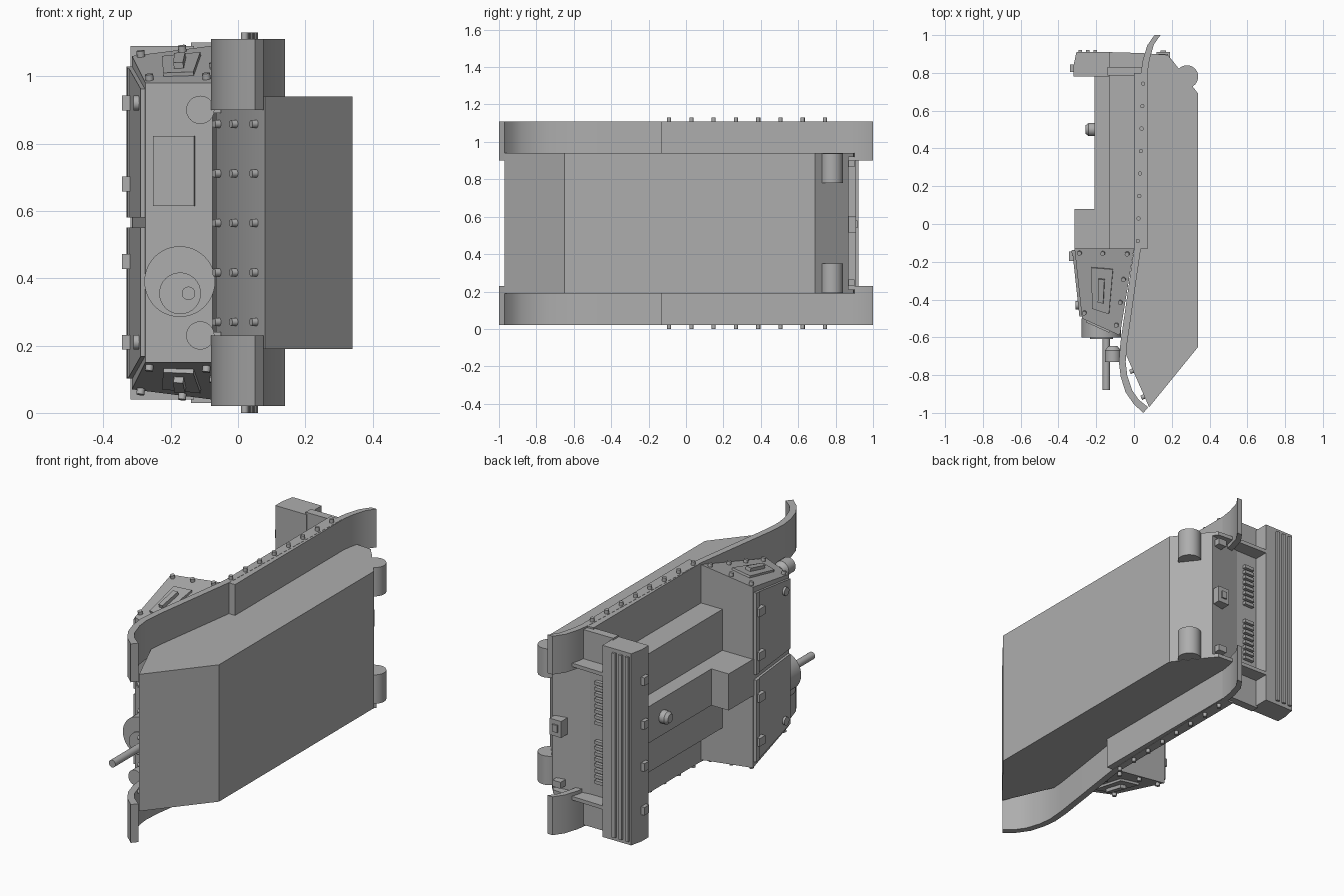
import bpy, bmesh, math
from mathutils import Vector

old = bpy.data.objects.get("Cube")
if old:
    bpy.data.objects.remove(old, do_unlink=True)

grey = bpy.data.materials.new("plain_grey")
grey.use_nodes = True
colour = (0.42, 0.42, 0.42, 1)
grey.diffuse_color = colour
grey.node_tree.nodes["Principled BSDF"].inputs["Base Color"].default_value = colour

MID = 0.565  # the vehicle lies on its side: z is its width, -x its roof


def finish(name, bm, mirror=False):
    if mirror:
        copy = bmesh.ops.duplicate(bm, geom=bm.verts[:] + bm.edges[:] + bm.faces[:])
        for v in copy["geom"]:
            if isinstance(v, bmesh.types.BMVert):
                v.co.z = 2 * MID - v.co.z
    bmesh.ops.recalc_face_normals(bm, faces=bm.faces)
    me = bpy.data.meshes.new(name)
    bm.to_mesh(me)
    bm.free()
    me.materials.append(grey)
    ob = bpy.data.objects.new(name, me)
    bpy.context.collection.objects.link(ob)
    bpy.context.view_layer.objects.active = ob
    for o in bpy.context.selected_objects:
        o.select_set(False)
    ob.select_set(True)
    bpy.ops.object.shade_smooth_by_angle(angle=math.radians(35))
    return ob


def prism(name, pts, z0, z1, mirror=False):
    bm = bmesh.new()
    face = bm.faces.new([bm.verts.new((x, y, z0)) for x, y in pts])
    ext = bmesh.ops.extrude_face_region(bm, geom=[face], use_keep_orig=True)
    top = [v for v in ext["geom"] if isinstance(v, bmesh.types.BMVert)]
    bmesh.ops.translate(bm, verts=top, vec=(0, 0, z1 - z0))
    return finish(name, bm, mirror)


def box(name, x0, x1, y0, y1, z0, z1, mirror=False):
    return prism(name, [(x0, y0), (x1, y0), (x1, y1), (x0, y1)], z0, z1, mirror)


def solid(name, pts, mirror=False):
    bm = bmesh.new()
    for p in pts:
        bm.verts.new(p)
    bmesh.ops.convex_hull(bm, input=bm.verts[:])
    bmesh.ops.dissolve_limit(bm, angle_limit=0.03, verts=bm.verts[:], edges=bm.edges[:])
    return finish(name, bm, mirror)


def pegs(name, points, axis, r, depth, mirror=False, sides=24, taper=1):
    # cylinders starting at each point and running along the axis
    bm = bmesh.new()
    axis = Vector(axis).normalized()
    turn = axis.to_track_quat("Z", "Y").to_matrix().to_4x4()
    for p in points:
        made = bmesh.ops.create_cone(bm, cap_ends=True, segments=sides, radius1=r,
                                     radius2=r * taper, depth=depth)["verts"]
        bmesh.ops.transform(bm, matrix=turn, verts=made)
        bmesh.ops.translate(bm, verts=made, vec=Vector(p) + axis * depth / 2)
    return finish(name, bm, mirror)


def lerp(a, b, t):
    return Vector(a).lerp(Vector(b), t)


def plate(name, corners, s0, s1, t0, t1, low, high, mirror=False):
    # raised block on a four-cornered panel, s and t run along its sides
    a, b, c, d = [Vector(p) for p in corners]
    n = (b - a).cross(d - a).normalized()
    pts = []
    for s in (s0, s1):
        for t in (t0, t1):
            p = lerp(lerp(a, b, s), lerp(d, c, s), t)
            pts += [p + n * low, p + n * high]
    return solid(name, pts, mirror)


# hull and mudguards
prism("hull", [(.34, -.65), (.08, -.97), (-.065, -.64), (0, -.13), (0, .83),
               (.2, .87), (.34, .69)], .19, .94)
outer = [(.05, -1), (0, -.955), (-.045, -.89), (-.07, -.81), (-.08, -.73), (-.072, -.63),
         (0, -.13), (.035, .79), (.047, .87), (.07, .945), (.108, 1)]
inner = [(.14, 1), (.105, .95), (.082, .87), (.07, .79), (.036, -.13), (-.036, -.63),
         (-.044, -.73), (-.036, -.8), (-.01, -.88), (.025, -.93), (.075, -.97)]
prism("mudguard", outer + inner, .9, 1.11, True)
box("mudguard_side_band", 0, .073, -.13, .8, .9, 1.109, True)
pegs("mudguard_rivets", [(.02 + .004 * i, -.09 + .119 * i, 1.1) for i in range(8)],
     (0, 0, 1), .011, .03, True, 12)

# front plate rivets
rows = [.27 + .147 * i for i in range(5)]
spots = [(x, -.97 + (.08 - x) * 2.28, z) for x in (-.055, -.005, .055) for z in rows
         if x == -.055 or z > 0]
pegs("nose_rivets", spots, (-.9, -.4, 0), .012, .018, False, 12)

# fighting compartment
rear_low, rear_top = (0, -.13, 1.1), (-.315, -.13, 1.06)
front_top, front_low = (-.275, -.5, .98), (-.075, -.59, .98)
side = [rear_low, rear_top, front_top, front_low]
flip = lambda p: (p[0], p[1], 2 * MID - p[2])
solid("compartment", side + [flip(p) for p in side])

# side doors, hatches and rivets
plate("side_door", side, .32, .72, .25, .8, -.01, .012, True)
plate("side_door_slit", side, .46, .58, .38, .68, 0, .03, True)
bolts = [lerp(lerp(rear_low, rear_top, s), lerp(front_low, front_top, s), t)
         for s, t in [(.1, .06), (.52, .06), (.92, .06), (.1, .36), (.1, .63), (.12, .9), (.92, .9)]]
pegs("side_rivets", bolts, (-.13, -.2, 1), .012, .018, True, 12)
roof = [(-.315, -.13, 1.03), (-.315, -.13, .58), (-.275, -.5, .58), (-.275, -.5, .96)]
plate("roof_hatch", roof, 0, 1, .08, .97, -.01, .013, True)
plate("roof_hatch_rib", roof, 0, 1, .02, .1, -.01, .017, True)
for z in (.68, .92):
    box("hatch_hinge", -.345, -.3, -.195, -.145, z - .022, z + .022, True)
pegs("hatch_latch", [(-.285, -.43, .92)], (-1, 0, 0), .022, .025, True)

# front plate fittings
front = [(-.275, -.5, .98), (-.075, -.59, .98), (-.075, -.59, .15), (-.275, -.5, .15)]
plate("front_door", front, .13, .7, .19, .44, -.01, .012)
plate("front_door_edge", front, .68, .74, .19, .44, -.01, .025)
plate("front_door_slit", front, .23, .38, .25, .385, 0, .035)
pegs("gun_mount", [(-.173, -.5, .39)], (0, -1, 0), .105, .1, sides=48)
pegs("gun_ring", [(-.172, -.55, .355)], (0, -1, 0), .062, .06, sides=32)
pegs("gun_barrel", [(-.147, -.58, .355)], (0, -1, 0), .02, .3)
pegs("headlamp", [(-.112, -.67, .9)], (0, -1, 0), .042, .06, True)
pegs("headlamp_back", [(-.112, -.67, .9)], (0, 1, 0), .042, .025, True, taper=.55)
box("headlamp_bracket", -.11, -.05, -.68, -.66, .89, .91, True)

# engine deck
box("deck", -.13, .02, -.14, .8, .24, .89)
box("deck_ridge", -.21, 0, -.14, .8, .465, .665)
box("deck_hatch", -.315, -.1, -.14, .08, .465, .665)
pegs("deck_cap", [(-.2, .5, MID)], (-1, 0, 0), .035, .04)
pegs("deck_cap_top", [(-.24, .5, MID)], (-1, 0, 0), .035, .016, taper=.65)

# rear guard
prism("rear_guard", [(-.32, .78), (-.32, .84), (-.305, .91), (-.13, .91), (-.13, .78)], .04, 1.09)
for x in (-.285, -.245, -.205):
    box("rear_guard_slat", x - .01, x + .01, .9, .922, .06, 1.07)
for z in (.68, .92):
    box("rear_guard_hinge", -.34, -.3, .805, .845, z - .022, z + .022, True)
box("rear_support", -.14, .04, .785, .83, .03, 1.1)
prism("rear_gusset", [(-.14, .82), (-.14, .91), (.04, .905), (.18, .895), (.22, .84), (.1, .8)],
      .92, .94, True)

# rear fittings
for i in range(8):
    z = .61 + .031 * i
    box("rear_vent", -.1, -.04, .82, .85, z, z + .018, True)
box("tow_block", .12, .19, .84, .91, .515, .605)
box("tow_pin", .14, .17, .9, .918, .54, .58)
box("rear_foot", .13, .18, .84, .9, .865, .9, True)
pegs("drive_housing", [(.28, .78, .78)], (0, 0, 1), .06, .158, True, 32)
